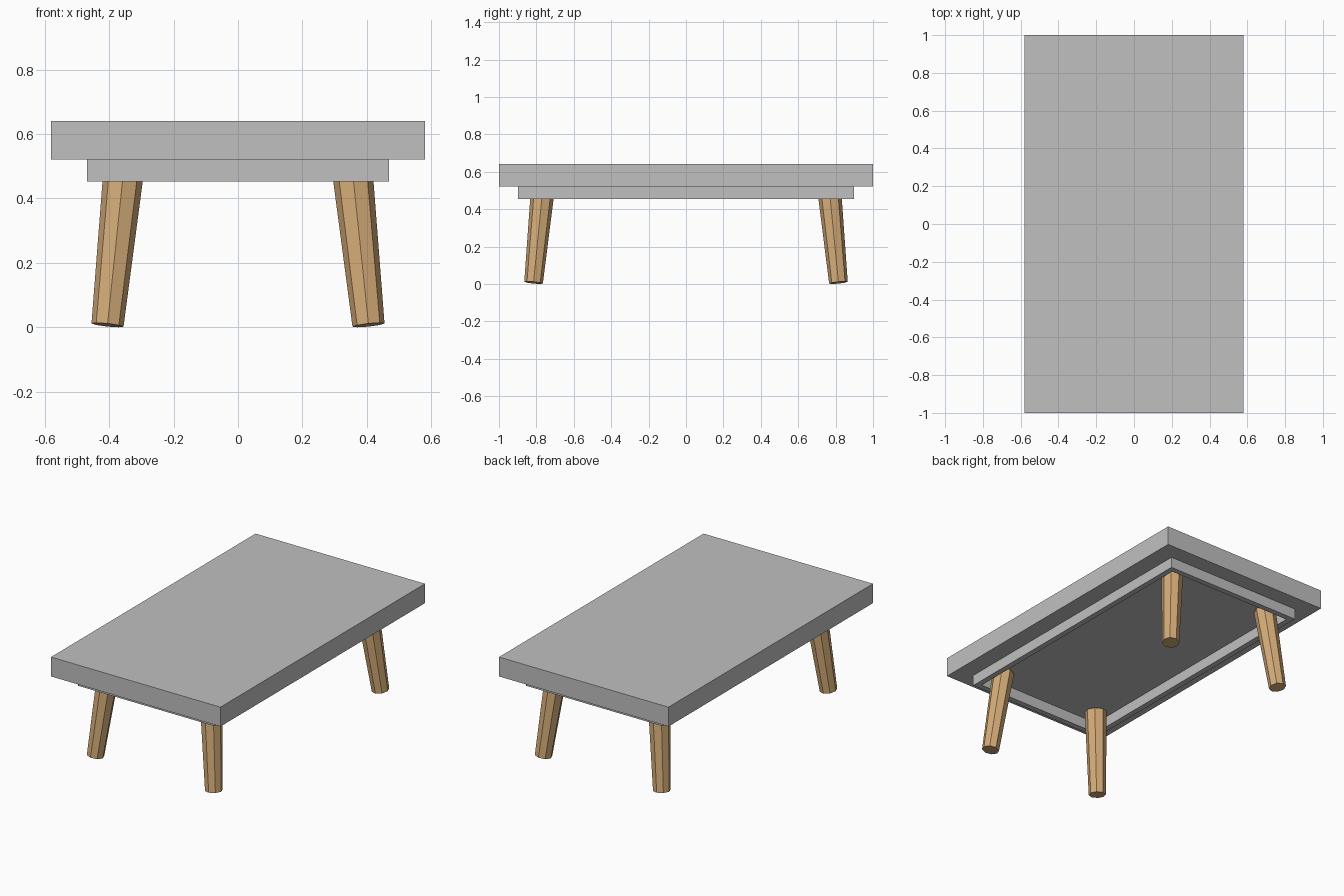
import bpy, bmesh
from mathutils import Vector, Matrix

if "Cube" in bpy.data.objects:
    bpy.data.objects.remove(bpy.data.objects["Cube"])


def material(name, rgb):
    m = bpy.data.materials.new(name)
    m.diffuse_color = (*rgb, 1.0)
    m.use_nodes = True
    m.node_tree.nodes["Principled BSDF"].inputs["Base Color"].default_value = m.diffuse_color
    return m


GREY = material("light grey", (0.53, 0.53, 0.53))
WOOD = material("light wood", (0.66, 0.41, 0.19))


def finish(name, bm, mat):
    bmesh.ops.recalc_face_normals(bm, faces=bm.faces)
    me = bpy.data.meshes.new(name)
    bm.to_mesh(me)
    bm.free()
    me.materials.append(mat)
    ob = bpy.data.objects.new(name, me)
    bpy.context.collection.objects.link(ob)
    return ob


# Table top slab
bm = bmesh.new()
bmesh.ops.create_cube(bm, size=1, matrix=Matrix.Translation((0, 0, 0.58))
                      @ Matrix.Diagonal((1.16, 2.0, 0.12, 1)))
finish("table_top", bm, GREY)

# Apron: hollow rectangular frame under the top
X, Y, T, Z0, Z1 = 0.468, 0.897, 0.035, 0.453, 0.52
bm = bmesh.new()
rings = []
for x, y, z in ((X, Y, Z0), (X, Y, Z1), (X - T, Y - T, Z1), (X - T, Y - T, Z0)):
    rings.append([bm.verts.new((sx * x, sy * y, z))
                  for sx, sy in ((-1, -1), (1, -1), (1, 1), (-1, 1))])
for a, b in zip(rings, rings[1:] + rings[:1]):
    for i in range(4):
        j = (i + 1) % 4
        bm.faces.new((a[i], a[j], b[j], b[i]))
finish("apron", bm, GREY)

# Four splayed, tapered eight-sided legs
for sy, end in ((-1, "front"), (1, "back")):
    for sx, side in ((-1, "left"), (1, "right")):
        foot = Vector((sx * 0.405, sy * 0.815, 0.007))
        head = Vector((sx * 0.351, sy * 0.764, 0.522))
        axis = head - foot
        tilt = Vector((0, 0, 1)).rotation_difference(axis).to_matrix().to_4x4()
        bm = bmesh.new()
        bmesh.ops.create_cone(bm, cap_ends=True, segments=8, radius1=0.05,
                              radius2=0.064, depth=axis.length,
                              matrix=Matrix.Translation((foot + head) / 2) @ tilt)
        finish(f"{end}_{side}_leg", bm, WOOD)
